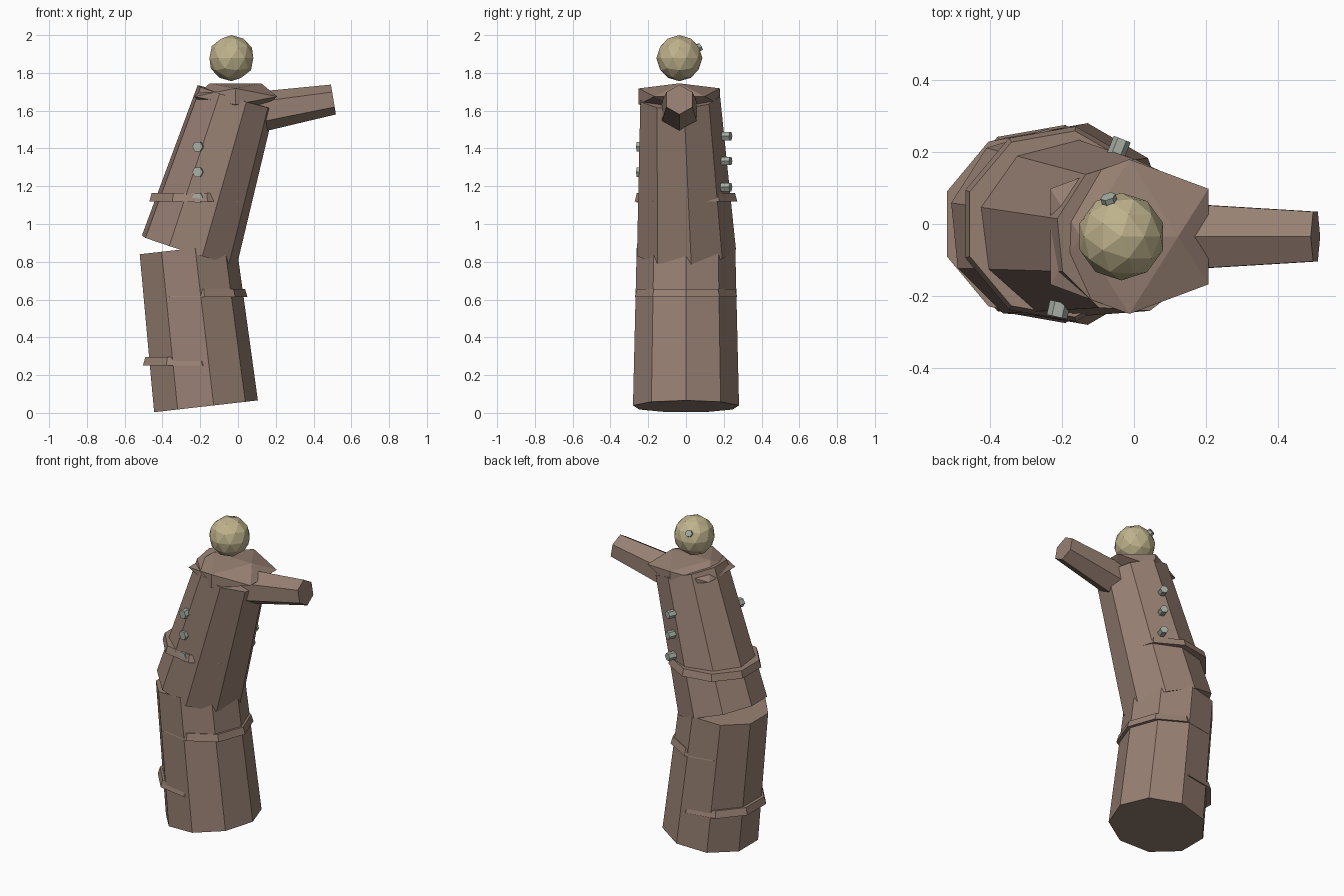
import bpy, bmesh, math
from mathutils import Vector

if "Cube" in bpy.data.objects:
    bpy.data.objects.remove(bpy.data.objects["Cube"])


def material(name, rgb):
    m = bpy.data.materials.new(name)
    m.diffuse_color = (*rgb, 1)
    m.use_nodes = True
    m.node_tree.nodes["Principled BSDF"].inputs["Base Color"].default_value = m.diffuse_color
    return m


BARK = material("brown bark", (0.31, 0.215, 0.17))
TAN = material("tan", (0.52, 0.45, 0.265))
GREY = material("grey green", (0.38, 0.42, 0.36))


def finish(bm, name, mat):
    bmesh.ops.recalc_face_normals(bm, faces=bm.faces[:])
    me = bpy.data.meshes.new(name)
    bm.to_mesh(me)
    bm.free()
    me.materials.append(mat)
    ob = bpy.data.objects.new(name, me)
    bpy.context.collection.objects.link(ob)
    return ob


def frustum(name, a, b, ra, rb, sides, mat, ref=(1, 0, 0), twist=(0, 0)):
    """Tapered prism from a to b; its first corner points along ref."""
    a, b, ref = Vector(a), Vector(b), Vector(ref)
    d = (b - a).normalized()
    u = (ref - d * ref.dot(d)).normalized()
    v = d.cross(u)
    bm = bmesh.new()
    rings = []
    for c, r, t in ((a, ra, twist[0]), (b, rb, twist[1])):
        angs = [2 * math.pi * i / sides + math.radians(t) for i in range(sides)]
        rings.append([bm.verts.new(c + r * (u * math.cos(k) + v * math.sin(k))) for k in angs])
    lo, hi = rings
    bm.faces.new(lo)
    bm.faces.new(hi)
    for i in range(sides):
        j = (i + 1) % sides
        bm.faces.new((lo[i], lo[j], hi[j], hi[i]))
    return finish(bm, name, mat)


def stud(name, centre, normal, r, length):
    c, n = Vector(centre), Vector(normal).normalized()
    frustum(name, c - n * length / 2, c + n * length / 2, r, r, 6, GREY, ref=(0, 0, 1), twist=(30, 30))


# Two leaning trunk sections
frustum("lower_trunk", (-0.178, 0, 0.034), (-0.273, 0, 0.868), 0.285, 0.265, 9, BARK)
frustum("upper_trunk", (-0.26, -0.003, 0.861), (-0.013, -0.035, 1.672), 0.268, 0.216, 9, BARK, twist=(6, 6))

# Horizontal bands
for i, (x, z, r) in enumerate(((-0.24, 0.273, 0.28), (-0.226, 0.635, 0.276), (-0.21, 1.142, 0.276))):
    frustum(f"band_{i + 1}", (x, 0, z - 0.022), (x, 0, z + 0.022), r, r - 0.013, 9, BARK)

# Arm
frustum("arm", (0, -0.035, 1.575), (0.505, -0.035, 1.659), 0.115, 0.08, 6, BARK, ref=(0, 0, 1))

# Shoulder cap: flattened icosahedron
bm = bmesh.new()
PHI = (1 + 5 ** 0.5) / 2
for s in (-1, 1):
    for t in (-1, 1):
        for p in ((PHI * s, t, 0), (0, PHI * s, t), (t, 0, PHI * s)):
            bm.verts.new((-0.013 + p[0] * 0.136, -0.035 + p[1] * 0.133, 1.675 + p[2] * 0.043))
bmesh.ops.convex_hull(bm, input=bm.verts[:])
finish(bm, "shoulder_cap", BARK)

# Head
bm = bmesh.new()
bmesh.ops.create_icosphere(bm, subdivisions=2, radius=0.122)
bmesh.ops.translate(bm, verts=bm.verts[:], vec=(-0.035, -0.035, 1.878))
finish(bm, "head", TAN)
stud("head_stud", (-0.067, 0.06, 1.93), (-0.03, 0.09, 0.05), 0.022, 0.04)

# Studs on the front and back of the trunk
for i, z in enumerate((1.41, 1.275, 1.14)):
    stud(f"front_stud_{i + 1}", (-0.21, -0.238, z), (-0.22, -1, 0), 0.029, 0.042)
for i, z in enumerate((1.465, 1.333, 1.195)):
    stud(f"back_stud_{i + 1}", (-0.042, 0.213, z), (0.4, 1, 0), 0.025, 0.05)
